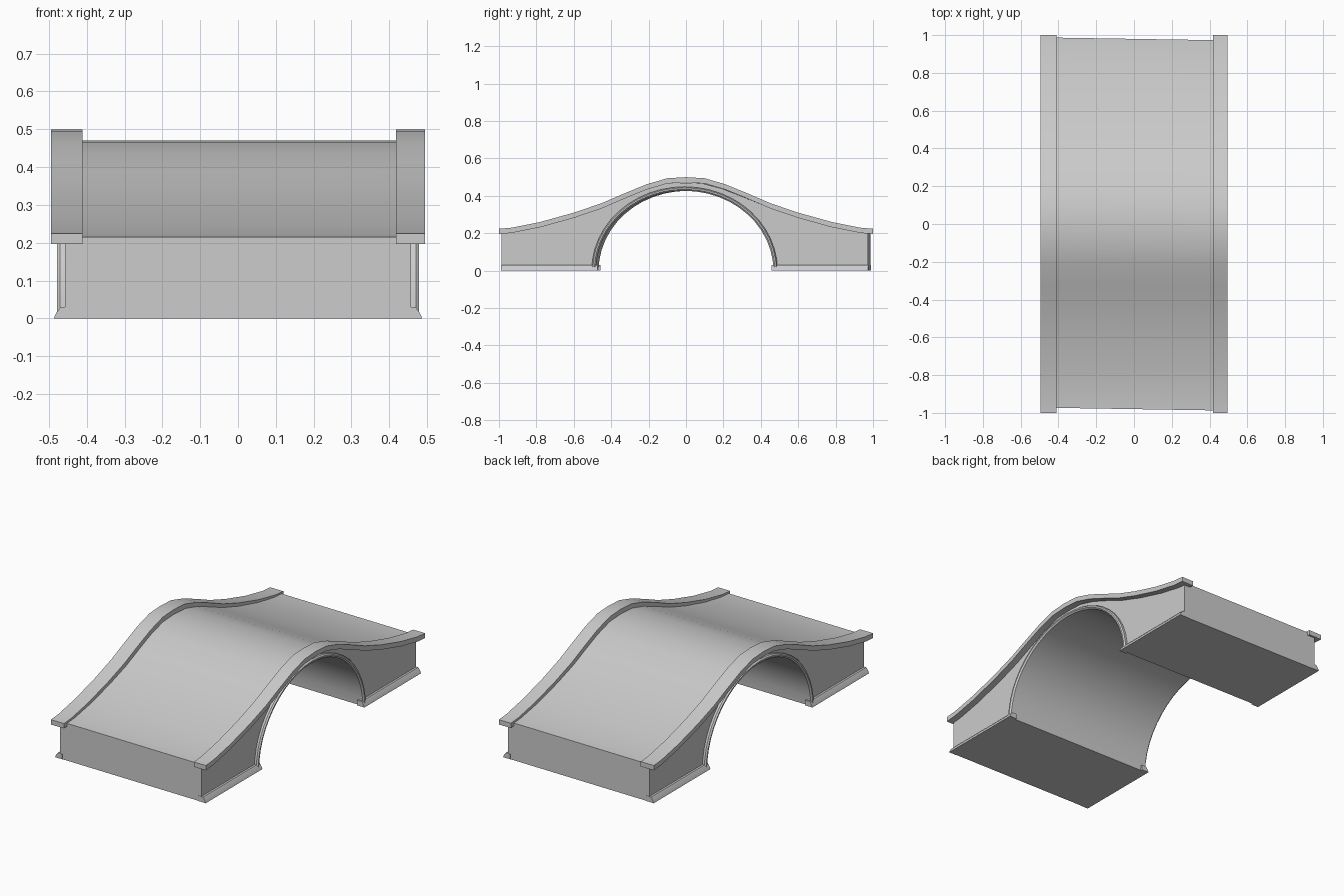
import bpy
import bmesh
from math import cos, sin, pi, radians

cube = bpy.data.objects.get("Cube")
if cube:
    bpy.data.objects.remove(cube)

stone = bpy.data.materials.new("grey_stone")
stone.use_nodes = True
stone.diffuse_color = (0.6, 0.6, 0.6, 1)
stone.node_tree.nodes["Principled BSDF"].inputs["Base Color"].default_value = (0.6, 0.6, 0.6, 1)

WALL = 0.457      # half width of the body
LENGTH = 0.98     # half length of the body
SKEW = 0.016      # slight skew of the body across its width


def finish(name, bm):
    bmesh.ops.recalc_face_normals(bm, faces=bm.faces)
    mesh = bpy.data.meshes.new(name)
    bm.to_mesh(mesh)
    bm.free()
    mesh.materials.append(stone)
    obj = bpy.data.objects.new(name, mesh)
    bpy.context.collection.objects.link(obj)
    bpy.ops.object.select_all(action="DESELECT")
    obj.select_set(True)
    bpy.context.view_layer.objects.active = obj
    bpy.ops.object.shade_smooth_by_angle(angle=radians(30))
    return obj


def loft(name, sections):
    """Join equal closed loops of points and cap both ends."""
    bm = bmesh.new()
    rings = [[bm.verts.new(p) for p in s] for s in sections]
    n = len(rings[0])
    for a, b in zip(rings, rings[1:]):
        for i in range(n):
            j = (i + 1) % n
            bm.faces.new((a[i], a[j], b[j], b[i]))
    bm.faces.new(rings[0])
    bm.faces.new(rings[-1])
    return finish(name, bm)


# Humped roadway line, half of it mirrored about the crown
half = [(0.1, 0.494), (0.21, 0.462), (0.33, 0.413), (0.45, 0.361),
        (0.6, 0.31), (0.78, 0.26), (0.93, 0.23), (1, 0.224)]
hump = [(-y, z) for y, z in reversed(half)] + [(0, 0.5)] + half

# Semi-elliptical opening under the bridge
ARCH_Y, ARCH_Z, STEPS = 0.475, 0.427, 24


def arch_point(t, grow=0.0):
    return (ARCH_Y + grow) * cos(t), (ARCH_Z + grow) * sin(t)


angles = [pi * i / STEPS for i in range(STEPS + 1)]

# Body with deck on top and arch cut out below
deck = [(y * LENGTH, z - 0.03 + 0.021 * abs(y)) for y, z in hump]
outline = deck + [(LENGTH, 0)] + [arch_point(t) for t in angles] + [(-LENGTH, 0)]
loft("bridge_body", [[(x, y - SKEW * x, z) for y, z in outline]
                     for x in (-WALL, WALL)])

for side, label in ((1, "left"), (-1, "right")):
    # Raised kerb following the roadway
    inner = 0.418 if side > 0 else 0.411
    loft(label + "_kerb", [[(side * inner, y, z), (side * 0.495, y, z),
                            (side * 0.495, y, z - 0.028),
                            (side * inner, y, z - 0.028)] for y, z in hump])

    # Chamfered trim around the arch mouth
    sections = []
    for t in angles:
        section = []
        for x, grow in ((0.44, 0.0), (0.47, 0.0), (0.478, 0.008),
                        (0.478, 0.016), (0.47, 0.022), (0.44, 0.022)):
            y, z = arch_point(t, grow)
            section.append((side * x, y - SKEW * side * x, z))
        sections.append(section)
    loft(label + "_arch_trim", sections)

    # Sloped skirting at the foot of each abutment
    for end, place in ((-1, "front"), (1, "back")):
        sections = []
        for y in (0.465, LENGTH + 0.002):
            sections.append([(side * x, end * y - SKEW * side * x, z)
                             for x, z in ((0.44, 0), (0.487, 0), (0.481, 0.014),
                                          (0.469, 0.03), (0.44, 0.03))])
        loft(label + "_" + place + "_skirting", sections)
